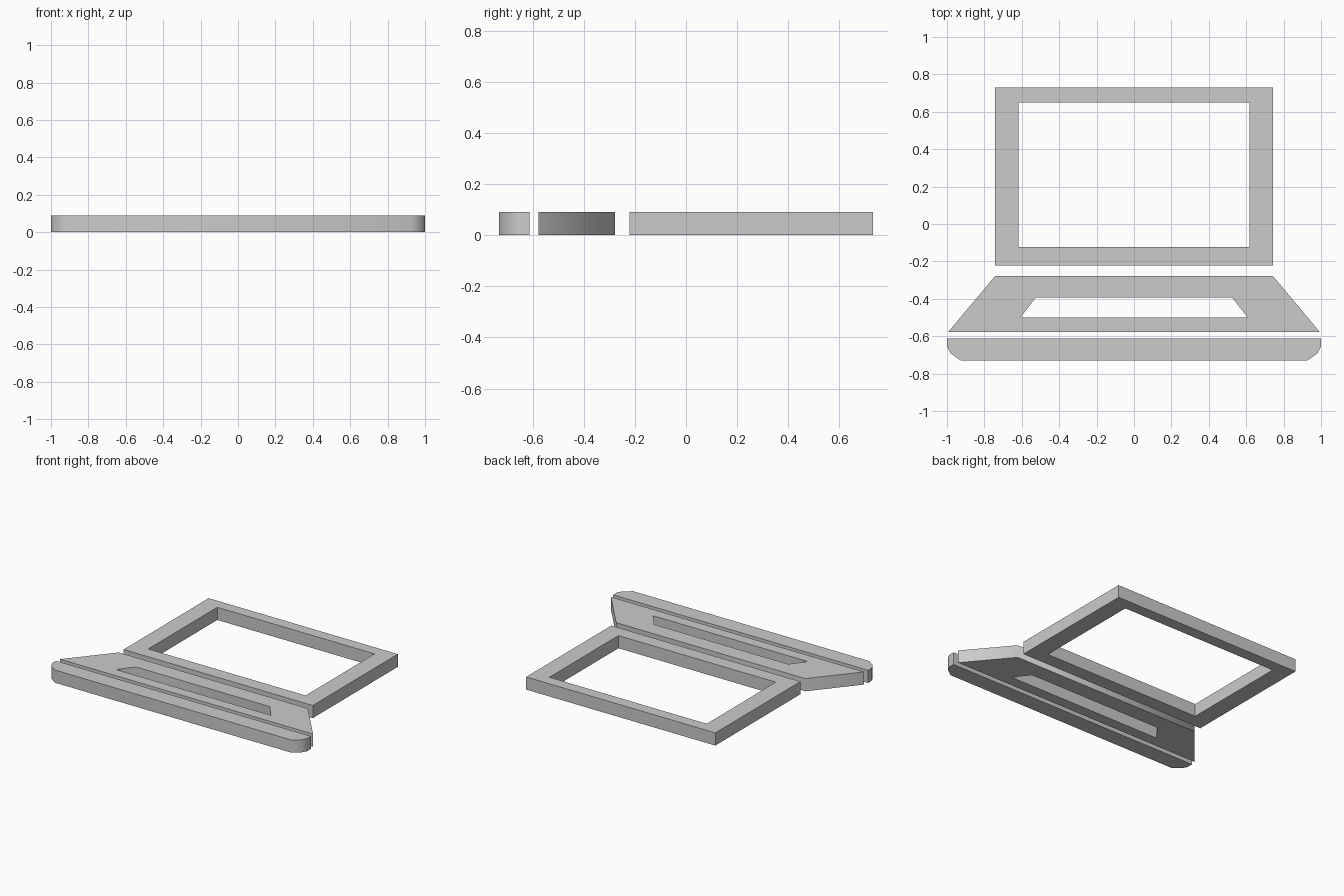
import bpy, bmesh, math

if "Cube" in bpy.data.objects:
    bpy.data.objects.remove(bpy.data.objects["Cube"])

HEIGHT = 0.09


def mirrored(half):
    """Right-hand profile (back to front) closed into a full outline across x = 0."""
    return half + [(-x, y) for x, y in reversed(half)]


def plate(name, half_outer, half_hole=None):
    """Extrude a mirrored outline upward, optionally with a matching through-hole."""
    bm = bmesh.new()
    outer = [bm.verts.new((x, y, 0)) for x, y in mirrored(half_outer)]
    if half_hole:
        inner = [bm.verts.new((x, y, 0)) for x, y in mirrored(half_hole)]
        n = len(outer)
        for i in range(n):
            j = (i + 1) % n
            bm.faces.new((outer[i], outer[j], inner[j], inner[i]))
    else:
        bm.faces.new(outer)
    ext = bmesh.ops.extrude_face_region(bm, geom=bm.faces[:], use_keep_orig=True)
    top = [g for g in ext["geom"] if isinstance(g, bmesh.types.BMVert)]
    bmesh.ops.translate(bm, verts=top, vec=(0, 0, HEIGHT))
    bmesh.ops.recalc_face_normals(bm, faces=bm.faces[:])
    mesh = bpy.data.meshes.new(name)
    bm.to_mesh(mesh)
    bm.free()
    obj = bpy.data.objects.new(name, mesh)
    bpy.context.collection.objects.link(obj)
    bpy.ops.object.select_all(action="DESELECT")
    obj.select_set(True)
    bpy.context.view_layer.objects.active = obj
    bpy.ops.object.shade_smooth_by_angle(angle=math.radians(60))
    return obj


# Rectangular screen surround
plate("screen_frame",
      [(0.742, 0.731), (0.742, -0.222)],
      [(0.617, 0.649), (0.617, -0.124)])

# Flared keyboard deck with a slot
plate("keyboard_deck",
      [(0.742, -0.277), (0.993, -0.577)],
      [(0.525, -0.394), (0.607, -0.499)])

# Front lip with softened front corners
plate("front_lip",
      [(1.0, -0.612), (1.0, -0.655), (0.98, -0.692), (0.925, -0.731)])
